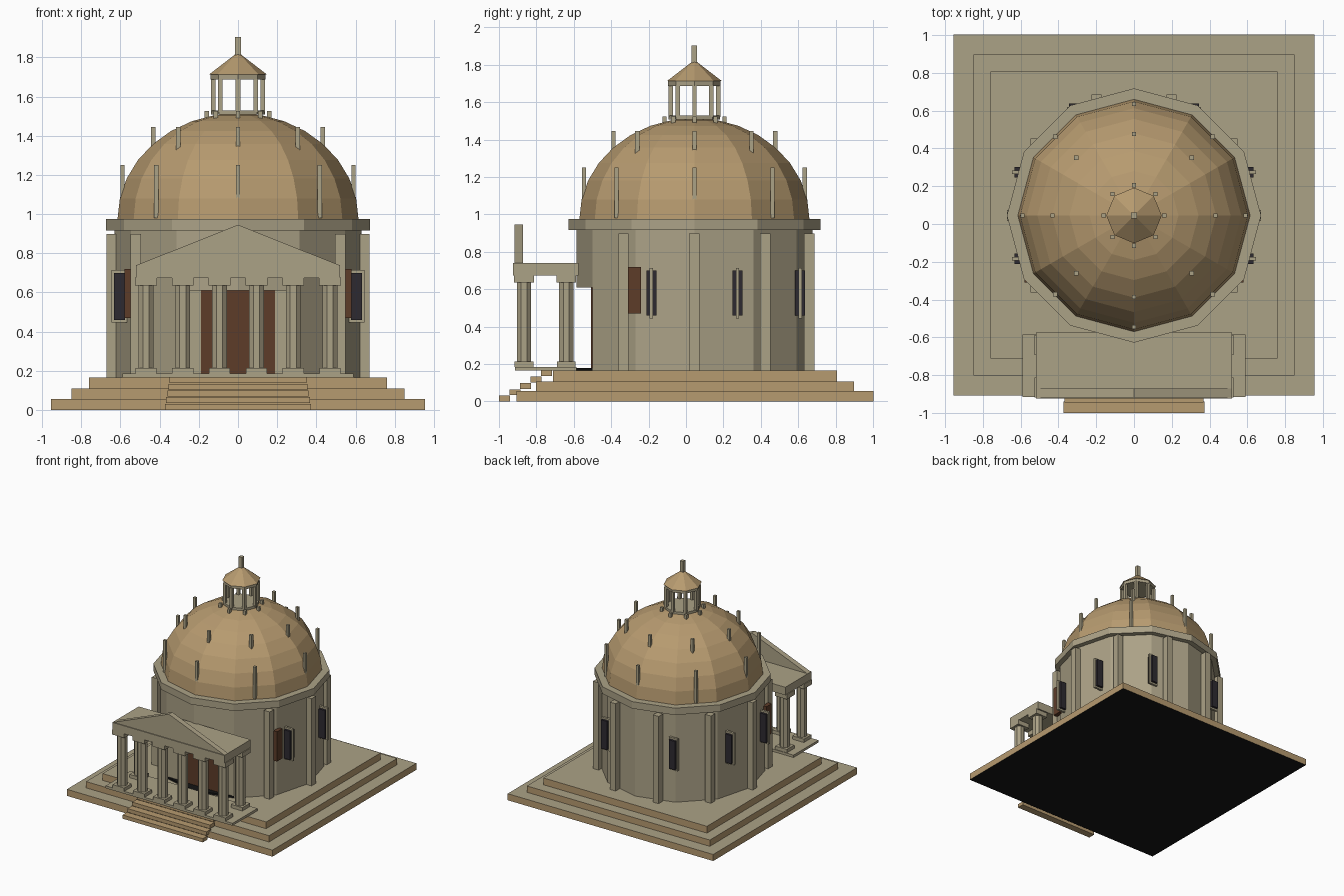
import bpy, bmesh
from math import sin, cos, pi, radians

cube = bpy.data.objects.get("Cube")
if cube:
    bpy.data.objects.remove(cube)

CY = 0.045  # y of the rotunda axis


def material(name, rgb):
    m = bpy.data.materials.new(name)
    m.use_nodes = True
    m.diffuse_color = (*rgb, 1)
    bsdf = next(n for n in m.node_tree.nodes if n.type == 'BSDF_PRINCIPLED')
    bsdf.inputs["Base Color"].default_value = (*rgb, 1)
    return m


STONE = material("stone", (0.41, 0.36, 0.24))
TAN = material("tan", (0.47, 0.325, 0.16))
BROWN = material("brown_wood", (0.11, 0.045, 0.022))
GLASS = material("dark_glass", (0.027, 0.023, 0.03))
BLACK = material("black", (0.007, 0.007, 0.007))


def finish(name, bm, *mats):
    bmesh.ops.recalc_face_normals(bm, faces=bm.faces)
    me = bpy.data.meshes.new(name)
    bm.to_mesh(me)
    bm.free()
    for m in mats:
        me.materials.append(m)
    ob = bpy.data.objects.new(name, me)
    bpy.context.scene.collection.objects.link(ob)
    return ob


def box(name, x, y, z, mat):
    """Box from (min, max) ranges."""
    bm = bmesh.new()
    bmesh.ops.create_cube(bm, size=1)
    for v in bm.verts:
        v.co = [r[0] if c < 0 else r[1] for c, r in zip(v.co, (x, y, z))]
    return finish(name, bm, mat)


def post(name, x, y, w, d, z0, z1, mat):
    return box(name, (x - w / 2, x + w / 2), (y - d / 2, y + d / 2), (z0, z1), mat)


def lathe(name, profile, sides, mat, x=0, y=CY, turn=0):
    """Revolve (radius, z) pairs into a faceted closed solid."""
    bm = bmesh.new()
    rings = []
    for r, z in profile:
        if r < 1e-4:
            rings.append([bm.verts.new((x, y, z))])
        else:
            angles = [2 * pi * i / sides + turn for i in range(sides)]
            rings.append([bm.verts.new((x + r * cos(a), y + r * sin(a), z)) for a in angles])
    for a, b in zip(rings, rings[1:]):
        for i in range(sides):
            j = (i + 1) % sides
            if len(b) == 1:
                bm.faces.new((a[i], a[j], b[0]))
            else:
                bm.faces.new((a[i], a[j], b[j], b[i]))
    for ring in (rings[0], rings[-1]):
        if len(ring) > 2:
            bm.faces.new(ring)
    return finish(name, bm, mat)


def prism(name, outline, lo, hi, mat, axis='Z'):
    """Extrude a 2D outline along z, or along y for an upright outline."""
    bm = bmesh.new()

    def point(p, h):
        return (p[0], p[1], h) if axis == 'Z' else (p[0], h, p[1])
    a = [bm.verts.new(point(p, lo)) for p in outline]
    b = [bm.verts.new(point(p, hi)) for p in outline]
    bm.faces.new(a)
    bm.faces.new(b)
    for i in range(len(a)):
        j = (i + 1) % len(a)
        bm.faces.new((a[i], a[j], b[j], b[i]))
    return finish(name, bm, mat)


# Stepped platform: tan risers, stone treads, black underside
for i, (half, z0, z1) in enumerate([(0.955, 0, 0.055), (0.85, 0.055, 0.108), (0.76, 0.108, 0.165)]):
    ob = box(f"platform_{i + 1}", (-half, half), (CY + 0.003 - half, CY + 0.003 + half), (z0, z1), TAN)
    ob.data.materials.append(STONE)
    ob.data.materials.append(BLACK)
    for p in ob.data.polygons:
        if p.normal.z > 0.5:
            p.material_index = 1
        elif p.normal.z < -0.5:
            p.material_index = 2

# Front stairs
for i in range(5):
    half, y, z = 0.373 - 0.006 * i, -1 + 0.056 * i, 0.034 * i
    box(f"front_stair_{i + 1}", (-half, half), (y, y + 0.06), (z, z + 0.031), TAN)

# Drum: the front corner is cut back below the lintel for the entrance
R = 0.63
ring = [(R * cos(i * pi / 6), CY + R * sin(i * pi / 6)) for i in range(12)]
prism("drum_lower", ring[:9] + ring[10:], 0.165, 0.61, STONE)
prism("drum_upper", ring, 0.61, 0.92, STONE)
prism("entrance_floor", ring[8:11], 0.165, 0.18, BLACK)
box("front_door", (-0.19, 0.19), (-0.508, -0.499), (0.18, 0.61), BROWN)
lathe("cornice", [(0.673, 0.917), (0.673, 0.975)], 12, STONE)

# Pilasters, leaving out the two at the entrance
for i in range(10):
    a = i * pi / 5
    if i not in (7, 8):
        post(f"pilaster_{i}", 0.645 * cos(a), CY + 0.645 * sin(a), 0.053, 0.056, 0.165, 0.898, STONE)

# Windows and side shutters
for side, s in (("left", 1), ("right", -1)):
    for i, (x, dy) in enumerate([(0.605, -0.23), (0.605, 0.23), (0.315, 0.565)]):
        post(f"window_frame_{side}_{i}", s * x, CY + dy, 0.08, 0.018, 0.445, 0.715, STONE)
        post(f"window_glass_{side}_{i}", s * x, CY + dy, 0.056, 0.055, 0.46, 0.7, GLASS)
    post(f"shutter_{side}", s * 0.562, -0.275, 0.035, 0.07, 0.47, 0.72, BROWN)

# Dome with three rings of small posts
N = 8
lathe("dome", [(0.615 * cos(i * pi / 2 / N), 0.975 + 0.54 * sin(i * pi / 2 / N))
               for i in range(N + 1)], 12, TAN)
for row, (r, z0, z1) in enumerate([(0.59, 0.98, 1.25), (0.432, 1.25, 1.445), (0.16, 1.44, 1.525)]):
    for i in range(8):
        a = i * pi / 4
        post(f"dome_post_{row + 1}_{i}", r * cos(a), CY + r * sin(a), 0.022, 0.022, z0, z1, STONE)

# Lantern
lathe("lantern_base", [(0.138, 1.508), (0.138, 1.528)], 8, STONE)
for i in range(8):
    a = i * pi / 4
    post(f"lantern_post_{i}", 0.127 * cos(a), CY + 0.127 * sin(a), 0.023, 0.023, 1.52, 1.69, STONE)
lathe("lantern_ring", [(0.14, 1.688), (0.14, 1.715)], 8, STONE)
lathe("lantern_roof", [(0.147, 1.713), (0, 1.826)], 8, TAN)
post("finial", 0, CY, 0.03, 0.03, 1.81, 1.903, STONE)

# Portico: floor, columns, entablature and thin pediment
box("porch_floor", (-0.59, 0.59), (-0.915, -0.585), (0.165, 0.185), STONE)
spots = [(-0.47 + 0.188 * i, -0.866) for i in range(6)] + [(-0.47, -0.64), (0.47, -0.64)]
for i, (x, y) in enumerate(spots):
    post(f"column_base_{i}", x, y, 0.108, 0.1, 0.185, 0.213, STONE)
    lathe(f"column_shaft_{i}", [(0.041, 0.21), (0.041, 0.64)], 8, STONE, x, y, radians(22.5))
    post(f"column_capital_{i}", x, y, 0.112, 0.106, 0.635, 0.675, STONE)
box("entablature", (-0.52, 0.52), (-0.925, -0.575), (0.673, 0.74), STONE)
prism("pediment", [(-0.515, 0.74), (0.515, 0.74), (0, 0.945)], -0.918, -0.872, STONE, 'Y')
